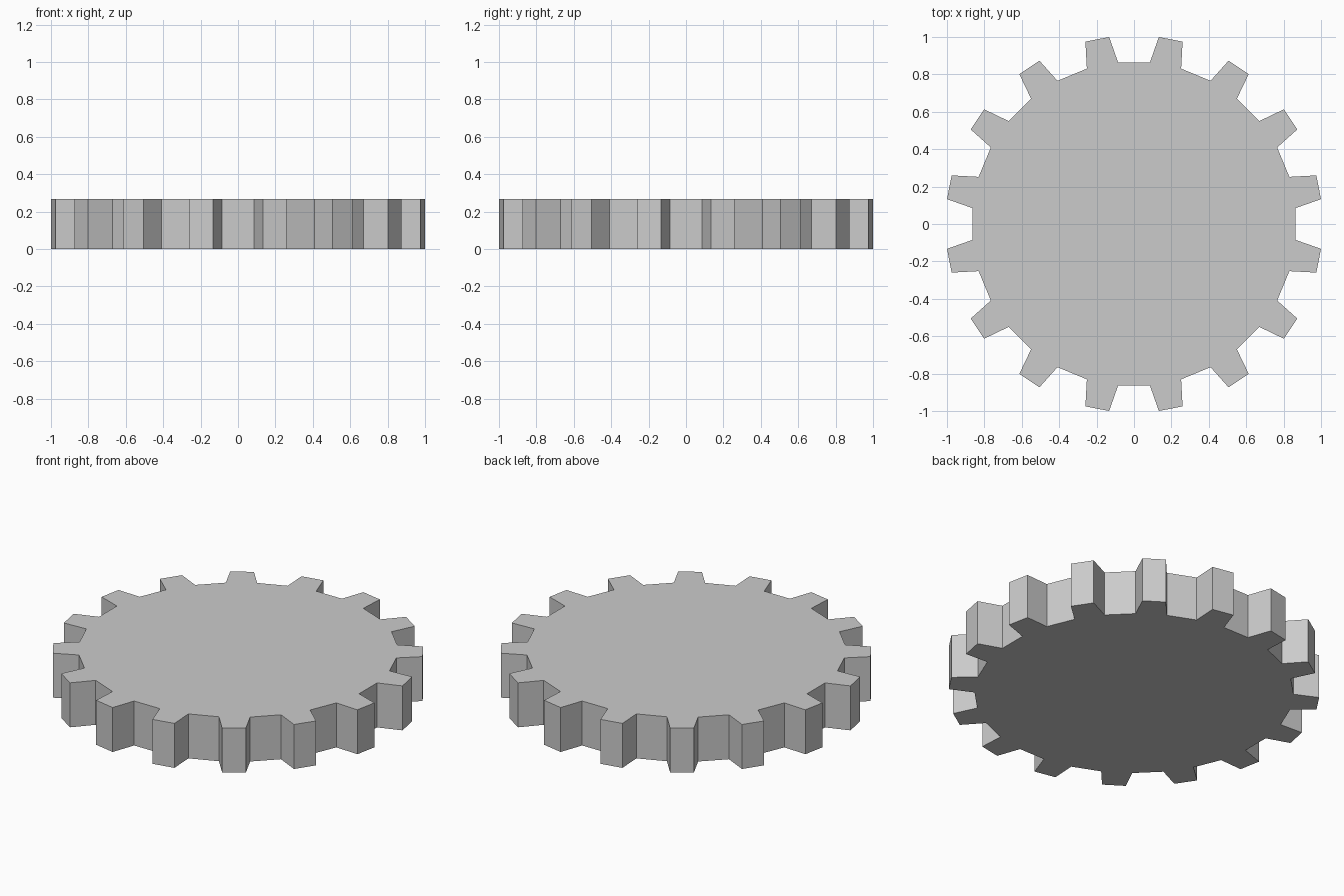
import bpy, bmesh
from math import sin, cos, radians

if "Cube" in bpy.data.objects:
    bpy.data.objects.remove(bpy.data.objects["Cube"])

TEETH = 16
PITCH = 360 / TEETH
R_ROOT, HALF_ROOT = 0.868, PITCH / 4
R_TIP, HALF_TIP = 1.0087, 3.68
HEIGHT = 0.267

# Tooth outline: root, tip, tip, root, repeated around the circle
tooth = [(R_ROOT, -HALF_ROOT), (R_TIP, -HALF_TIP),
         (R_TIP, HALF_TIP), (R_ROOT, HALF_ROOT)]

bm = bmesh.new()
ring = []
for i in range(TEETH):
    centre = (i + 0.5) * PITCH
    for r, offset in tooth:
        a = radians(centre + offset)
        ring.append(bm.verts.new((r * cos(a), r * sin(a), 0)))

# Solid flat-sided gear body
base = bm.faces.new(ring)
ext = bmesh.ops.extrude_face_region(bm, geom=[base], use_keep_orig=True)
top = [v for v in ext["geom"] if isinstance(v, bmesh.types.BMVert)]
bmesh.ops.translate(bm, verts=top, vec=(0, 0, HEIGHT))
bmesh.ops.recalc_face_normals(bm, faces=bm.faces[:])

mesh = bpy.data.meshes.new("gear_wheel")
bm.to_mesh(mesh)
bm.free()
bpy.context.collection.objects.link(bpy.data.objects.new("gear_wheel", mesh))
